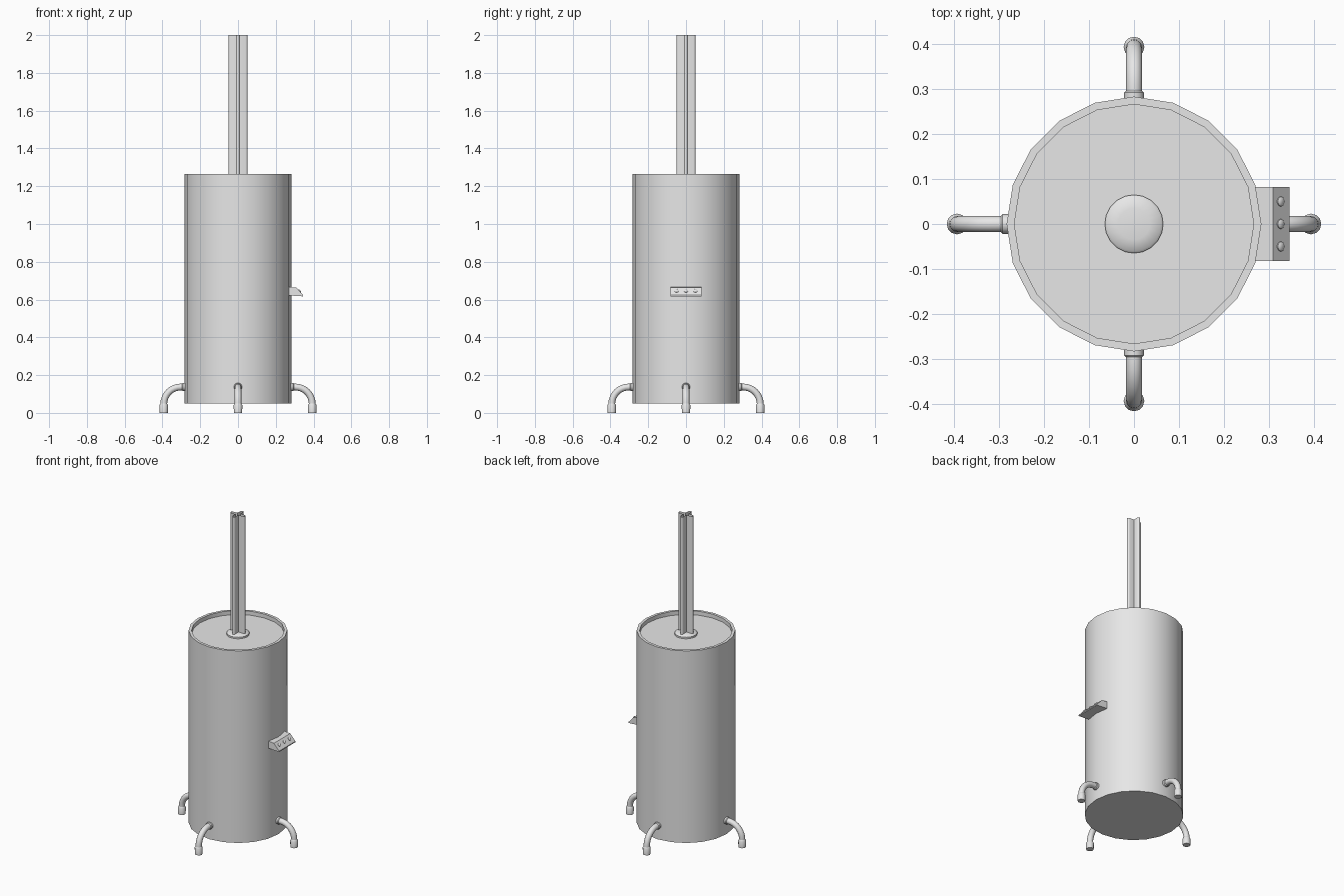
import bpy, bmesh, math
from mathutils import Matrix, Vector

cube = bpy.data.objects.get("Cube")
if cube:
    bpy.data.objects.remove(cube, do_unlink=True)

mat = bpy.data.materials.new("light grey metal")
mat.use_nodes = True
GREY = (0.8, 0.8, 0.8, 1)
mat.diffuse_color = GREY
mat.node_tree.nodes["Principled BSDF"].inputs["Base Color"].default_value = GREY


def finish(name, bm, angle=40):
    """Turn a bmesh into a named, smooth-shaded object."""
    mesh = bpy.data.meshes.new(name)
    bm.to_mesh(mesh)
    bm.free()
    obj = bpy.data.objects.new(name, mesh)
    bpy.context.collection.objects.link(obj)
    mesh.materials.append(mat)
    bpy.ops.object.select_all(action='DESELECT')
    obj.select_set(True)
    bpy.context.view_layer.objects.active = obj
    bpy.ops.object.shade_smooth_by_angle(angle=math.radians(angle))
    return obj


def bridge(bm, rings):
    """Skin consecutive closed rings of vertices with quads."""
    for a, b in zip(rings, rings[1:]):
        n = len(a)
        for i in range(n):
            j = (i + 1) % n
            bm.faces.new((a[i], a[j], b[j], b[i]))


def lathe(name, profile, sides, matrix=Matrix()):
    """Revolve (radius, height) pairs about z and cap both ends."""
    bm = bmesh.new()
    rings = []
    for r, z in profile:
        turn = [math.tau * i / sides for i in range(sides)]
        rings.append([bm.verts.new((r * math.cos(t), r * math.sin(t), z)) for t in turn])
    bridge(bm, rings)
    bm.faces.new(rings[0])
    bm.faces.new(rings[-1])
    bmesh.ops.recalc_face_normals(bm, faces=bm.faces)
    bm.transform(matrix)
    return finish(name, bm)


# Tank with raised rim and recessed lid
lathe("tank", [(0.283, 0.05), (0.283, 1.265), (0.266, 1.265), (0.266, 1.24)], 20)

# Low domed collar around the mast
lathe("mast_collar", [(0.065, 1.239), (0.065, 1.25), (0.06, 1.255), (0.035, 1.26)], 20)

# Open-ended mast with four rounded ribs
bm = bmesh.new()
outline = []
for k in range(4):
    rib = [Vector((0.011, -0.011))]
    for s in range(7):
        a = math.pi * (s / 6 - 0.5)
        rib.append(Vector((0.04 + 0.01 * math.cos(a), 0.01 * math.sin(a))))
    outline += [Matrix.Rotation(k * math.pi / 2, 2) @ p for p in rib]
bridge(bm, [[bm.verts.new((p.x, p.y, z)) for p in outline] for z in (1.245, 2.0)])
finish("mast", bm)

# Four bent outlet pipes, each with a wall collar and an end fitting
for k, side in enumerate(("left", "back", "right", "front")):
    spin = Matrix.Rotation(k * math.pi / 2, 4, 'Z')
    bm = bmesh.new()
    path = [(Vector((0.27, 0, 0.137)), 0)]
    for s in range(9):
        a = math.pi / 2 * s / 8
        path.append((Vector((0.303 + 0.09 * math.sin(a), 0, 0.047 + 0.09 * math.cos(a))), a))
    path.append((Vector((0.393, 0, 0.03)), math.pi / 2))
    rings = []
    for p, a in path:
        up = Vector((math.sin(a), 0, math.cos(a)))
        ring = []
        for i in range(12):
            t = math.tau * i / 12
            ring.append(bm.verts.new(p + 0.018 * (up * math.cos(t) + Vector((0, math.sin(t), 0)))))
        rings.append(ring)
    bridge(bm, rings)
    bmesh.ops.recalc_face_normals(bm, faces=bm.faces)
    bm.transform(spin)
    finish(side + "_pipe", bm)
    sideways = Matrix.Translation((0, 0, 0.137)) @ Matrix.Rotation(math.pi / 2, 4, 'Y')
    lathe(side + "_pipe_collar", [(0.022, 0.265), (0.022, 0.292), (0.018, 0.296)], 12, spin @ sideways)
    lathe(side + "_pipe_fitting", [(0.022, 0), (0.023, 0.04), (0.018, 0.049)], 12,
          spin @ Matrix.Translation((0.393, 0, 0)))

# Wedge-shaped control panel
bm = bmesh.new()
section = [(0.262, 0.622), (0.345, 0.617), (0.345, 0.623), (0.309, 0.663), (0.262, 0.667)]
ends = [[bm.verts.new((x, y, z)) for x, z in section] for y in (-0.082, 0.082)]
bridge(bm, ends)
for end in ends:
    bm.faces.new(end)
bmesh.ops.recalc_face_normals(bm, faces=bm.faces)
finish("control_panel", bm, 20)

# Row of knobs on the sloping panel face
normal = Vector((0.04, 0, 0.036)).normalized()
tilt = normal.to_track_quat('Z', 'Y').to_matrix().to_4x4()
for name, y in (("front", -0.05), ("middle", 0), ("back", 0.05)):
    place = Matrix.Translation((0.325, y, 0.645)) @ tilt
    lathe(name + "_knob", [(0.011, -0.003), (0.011, 0.003), (0.007, 0.006)], 10, place)
